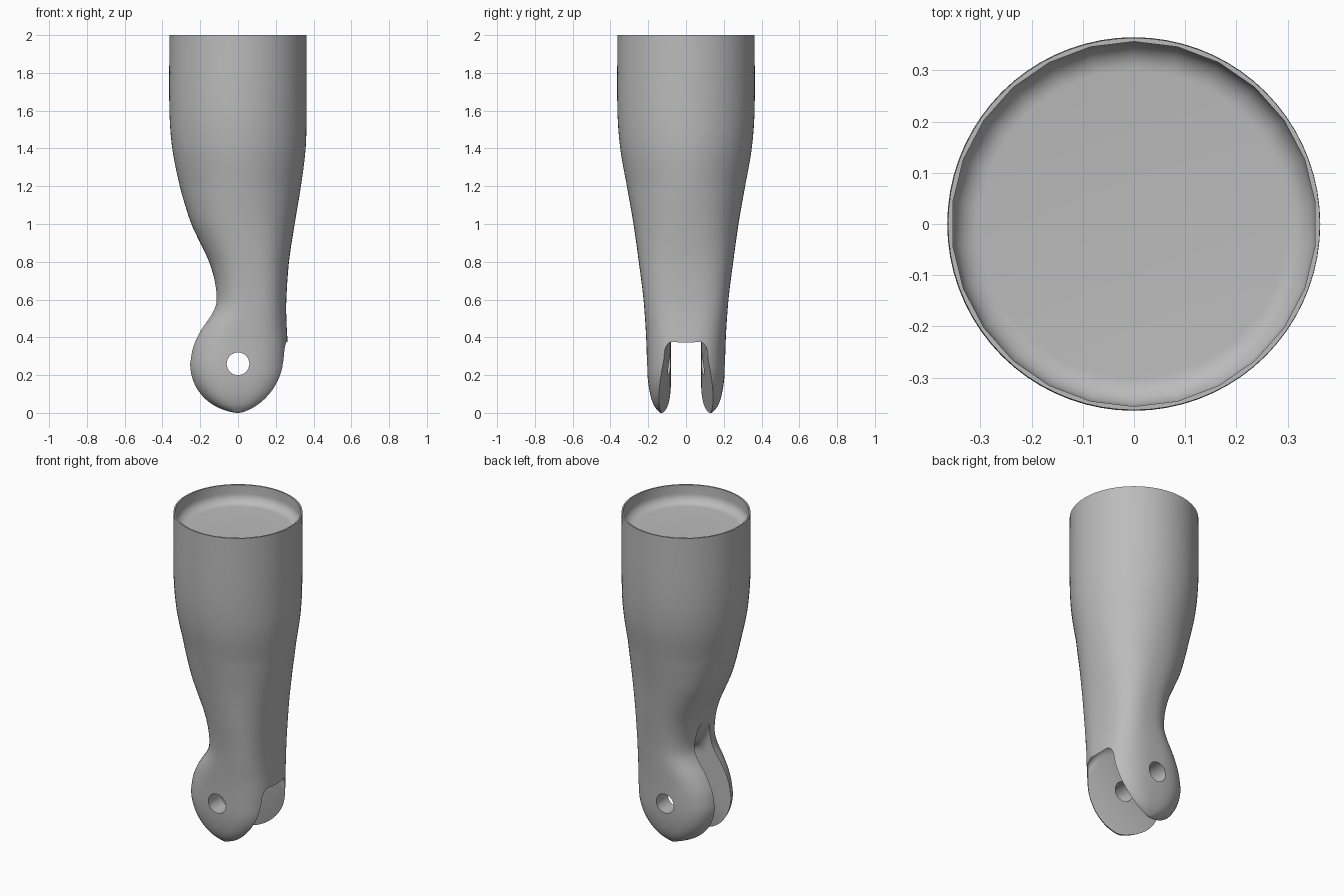
import bpy, bmesh, math

cube = bpy.data.objects.get("Cube")
if cube:
    bpy.data.objects.remove(cube, do_unlink=True)

PIVOT_Z, KNUCKLE_R = 0.26, 0.26

# Silhouette keys: (height, offset)
LEFT_EDGE = [(0.26, -0.26), (0.35, -0.243), (0.44, -0.2), (0.5, -0.157), (0.55, -0.128),
             (0.6, -0.117), (0.7, -0.125), (0.8, -0.153), (0.9, -0.2), (1.0, -0.247),
             (1.1, -0.28), (1.2, -0.308), (1.4, -0.348), (1.6, -0.363), (2.0, -0.363)]
RIGHT_EDGE = [(0.26, 0.26), (0.35, 0.263), (0.5, 0.256), (0.6, 0.256), (0.8, 0.27),
              (1.0, 0.3), (1.2, 0.333), (1.4, 0.358), (1.6, 0.363), (2.0, 0.363)]
DEPTH = [(0, 0.138), (0.01, 0.148), (0.04, 0.17), (0.1, 0.19), (0.2, 0.204), (0.4, 0.211),
         (0.6, 0.225), (0.8, 0.25), (1.0, 0.278), (1.2, 0.313), (1.4, 0.348),
         (1.6, 0.363), (2.0, 0.363)]
# Slot ceiling: (x, height)
CEILING = [(-0.45, 1.01), (-0.27, 1.01), (-0.235, 0.95), (-0.16, 0.8), (-0.1, 0.67),
           (-0.05, 0.58), (0.0, 0.545), (0.1, 0.525), (0.2, 0.46), (0.26, 0.375),
           (0.3, 0.34), (0.42, 0.34)]


def curve(keys, t):
    """Smooth cubic interpolation through keys."""
    def slope(i):
        a, b = keys[max(i - 1, 0)], keys[min(i + 1, len(keys) - 1)]
        return (b[1] - a[1]) / (b[0] - a[0])
    t = min(max(t, keys[0][0]), keys[-1][0])
    i = max(k for k in range(len(keys) - 1) if keys[k][0] <= t)
    (t0, v0), (t1, v1) = keys[i], keys[i + 1]
    d = t1 - t0
    u = (t - t0) / d
    return ((2 * u**3 - 3 * u**2 + 1) * v0 + (u**3 - 2 * u**2 + u) * d * slope(i)
            + (3 * u**2 - 2 * u**3) * v1 + (u**3 - u**2) * d * slope(i + 1))


def loft(name, rings):
    """Skin closed rings of equal length and cap both ends."""
    bm = bmesh.new()
    loops = [[bm.verts.new(p) for p in ring] for ring in rings]
    for a, b in zip(loops, loops[1:]):
        for i in range(len(a)):
            j = (i + 1) % len(a)
            bm.faces.new((a[i], a[j], b[j], b[i]))
    bm.faces.new(loops[0])
    bm.faces.new(loops[-1])
    bmesh.ops.recalc_face_normals(bm, faces=bm.faces)
    mesh = bpy.data.meshes.new(name)
    bm.to_mesh(mesh)
    bm.free()
    obj = bpy.data.objects.new(name, mesh)
    bpy.context.collection.objects.link(obj)
    return obj


def body_ring(z, sides=72):
    """Rounded section, squarer towards the knuckle."""
    if z < PIVOT_Z:
        half = max(math.sqrt(max(KNUCKLE_R**2 - (z - PIVOT_Z)**2, 0)), 0.012)
        left, right = -half, half
    else:
        left, right = curve(LEFT_EDGE, z), curve(RIGHT_EDGE, z)
    mid, half, depth = (left + right) / 2, (right - left) / 2, curve(DEPTH, z)
    power = 2 + 0.8 * min(max((1.2 - z) / 0.7, 0), 1)
    ring = []
    for i in range(sides):
        a = 2 * math.pi * i / sides
        c, s = math.cos(a), math.sin(a)
        ring.append((mid + half * math.copysign(abs(c)**(2 / power), c),
                     depth * math.copysign(abs(s)**(2 / power), s), z))
    return ring


def slot_half_width(x, z):
    """Slot walls flare towards the lower outer rim."""
    s = (x - z + PIVOT_Z) * math.sqrt(0.5)
    return 0.08 + 0.075 * (min(max(s + 0.1, 0), 0.4) / 0.36)**2


def slot_ring(x, wall_steps=24, arc_steps=8, radius=0.06):
    """Upside-down U section of the slot."""
    top = curve(CEILING, x)
    slope = (curve(CEILING, x + 0.005) - curve(CEILING, x - 0.005)) / 0.01
    rise = radius * math.hypot(1, slope)
    bottom, side = -0.1, []
    for i in range(wall_steps + 1):
        z = bottom + (top - rise - bottom) * i / wall_steps
        side.append((x, slot_half_width(x, z), z))
    width = side[-1][1]
    for i in range(1, arc_steps + 1):
        a = math.pi / 2 * i / arc_steps
        side.append((x, width - radius * (1 - math.cos(a)), top - rise * (1 - math.sin(a))))
    return side + [(px, -py, pz) for px, py, pz in reversed(side)]


def circle(radius, z, sides):
    return [(radius * math.sin(2 * math.pi * i / sides),
             radius * math.cos(2 * math.pi * i / sides), z) for i in range(sides)]


def cut(target, cutter):
    cutter.hide_render = True
    mod = target.modifiers.new("cut", "BOOLEAN")
    mod.operation, mod.solver, mod.object = "DIFFERENCE", "EXACT", cutter
    bpy.ops.object.select_all(action="DESELECT")
    bpy.context.view_layer.objects.active = target
    target.select_set(True)
    bpy.ops.object.modifier_apply(modifier=mod.name)
    bpy.data.objects.remove(cutter, do_unlink=True)


# Limb body with round knuckle
heights = [PIVOT_Z * (1 - math.cos(math.pi / 2 * i / 18)) for i in range(18)]
heights += [PIVOT_Z + (2 - PIVOT_Z) * i / 60 for i in range(61)]
body = loft("limb_body", [body_ring(z) for z in heights])

# Fork slot
slot = loft("slot_cutter", [slot_ring(-0.43 + 0.83 * i / 80) for i in range(81)])
cut(body, slot)

# Pivot hole
hole = loft("hole_cutter", [[(x, y, z + PIVOT_Z) for x, z, _ in circle(0.06, 0, 32)]
                            for y in (-0.5, 0.5)])
cut(body, hole)

# Shallow socket with a filleted floor
rim, fillet, floor = 0.356, 0.055, 1.89
rings = []
for i in range(9):
    a = math.pi / 2 * i / 8
    rings.append(circle(rim - fillet * (1 - math.sin(a)),
                        floor + fillet * (1 - math.cos(a)), 26))
rings.append(circle(rim, 2.1, 26))
cut(body, loft("socket_cutter", rings))

# Material
grey = bpy.data.materials.new("mid_grey")
grey.use_nodes = True
colour = (0.5, 0.5, 0.5, 1)
grey.diffuse_color = colour
for node in grey.node_tree.nodes:
    if node.type == "BSDF_PRINCIPLED":
        node.inputs["Base Color"].default_value = colour
body.data.materials.clear()
body.data.materials.append(grey)
for face in body.data.polygons:
    face.material_index = 0

bpy.ops.object.select_all(action="DESELECT")
bpy.context.view_layer.objects.active = body
body.select_set(True)
bpy.ops.object.shade_smooth_by_angle(angle=math.radians(35))
